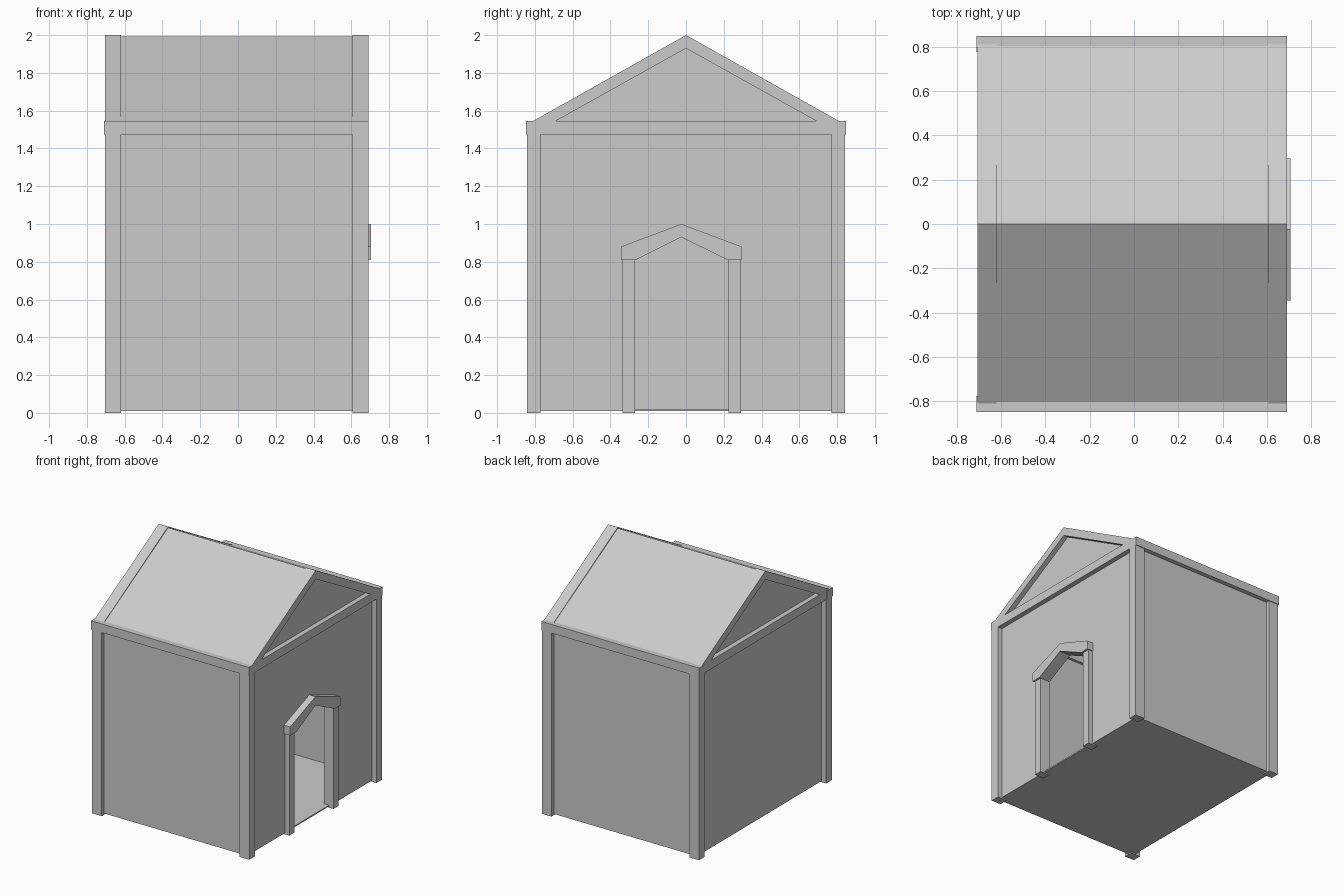
import bpy

if "Cube" in bpy.data.objects:
    bpy.data.objects.remove(bpy.data.objects["Cube"])

XL, XR = -0.705, 0.69      # outer faces of the timber frame
XLI, XRI = -0.62, 0.605    # inner faces of the timber frame
T = 0.015                  # panel thickness


def prism(name, profile, x0, x1):
    """Extrude a closed (y, z) profile along x."""
    n = len(profile)
    verts = [(x, y, z) for x in (x0, x1) for y, z in profile]
    faces = [list(range(n))[::-1], list(range(n, 2 * n))]
    faces += [[i, (i + 1) % n, n + (i + 1) % n, n + i] for i in range(n)]
    mesh = bpy.data.meshes.new(name)
    mesh.from_pydata(verts, [], faces)
    mesh.update()
    obj = bpy.data.objects.new(name, mesh)
    bpy.context.collection.objects.link(obj)
    return obj


def box(name, x, y, z):
    y0, y1 = sorted(y)
    return prism(name, [(y0, z[0]), (y1, z[0]), (y1, z[1]), (y0, z[1])], *x)


# Floor slab
box("floor", (XL + 0.04, XR - 0.04), (-0.81, 0.81), (0.01, 0.02))

for s, side in ((-1, "front"), (1, "back")):
    # Corner posts
    box(f"{side}_left_post", (XL, XLI), (s * 0.77, s * 0.842), (0, 1.54))
    box(f"{side}_right_post", (XRI, XR), (s * 0.77, s * 0.842), (0, 1.54))
    # Eave beam and side wall
    box(f"{side}_eave_beam", (-0.71, XR), (s * 0.775, s * 0.848), (1.475, 1.545))
    box(f"{side}_wall", (XL + 0.04, XR - 0.04), (s * (0.812 - T), s * 0.812), (0.01, 1.5))

# Rafter pairs and tie beams on both gable ends
rafter = [(-0.69, 1.545), (0, 1.93), (0.69, 1.545), (0.81, 1.545), (0, 2.0), (-0.81, 1.545)]
for x, side in (((XL, XLI), "left"), ((XRI, XR), "right")):
    prism(f"{side}_rafters", rafter[::-1], *x)
    box(f"{side}_tie_beam", x, (-0.84, 0.84), (1.475, 1.545))

# Roof panels, sitting just below the rafter tops
roof = [(0.815, 1.538), (0, 1.992), (-0.815, 1.538), (-0.79, 1.535), (0, 1.975), (0.79, 1.535)]
prism("roof", roof, XLI - 0.01, XRI + 0.01)

# Gable walls, the right one with a doorway
gable_top = [(0.81, 0.01), (0.81, 1.52), (0, 1.97), (-0.81, 1.52), (-0.81, 0.01)]
doorway = [(-0.29, 0.01), (-0.29, 0.85), (-0.025, 0.95), (0.25, 0.85), (0.25, 0.01)]
prism("left_wall", gable_top, XL + 0.04, XL + 0.04 + T)
prism("right_wall", gable_top + doorway, XR - 0.04 - T, XR - 0.04)

# Door frame: two posts and a pitched lintel
box("door_post_front", (XRI, XR), (-0.335, -0.27), (0, 0.83))
box("door_post_back", (XRI, XR), (0.225, 0.29), (0, 0.83))
lintel = [(-0.345, 0.81), (-0.265, 0.81), (-0.025, 0.93), (0.22, 0.81),
          (0.295, 0.81), (0.295, 0.88), (-0.025, 1.0), (-0.345, 0.88)]
prism("door_lintel", lintel, XRI, 0.705)
